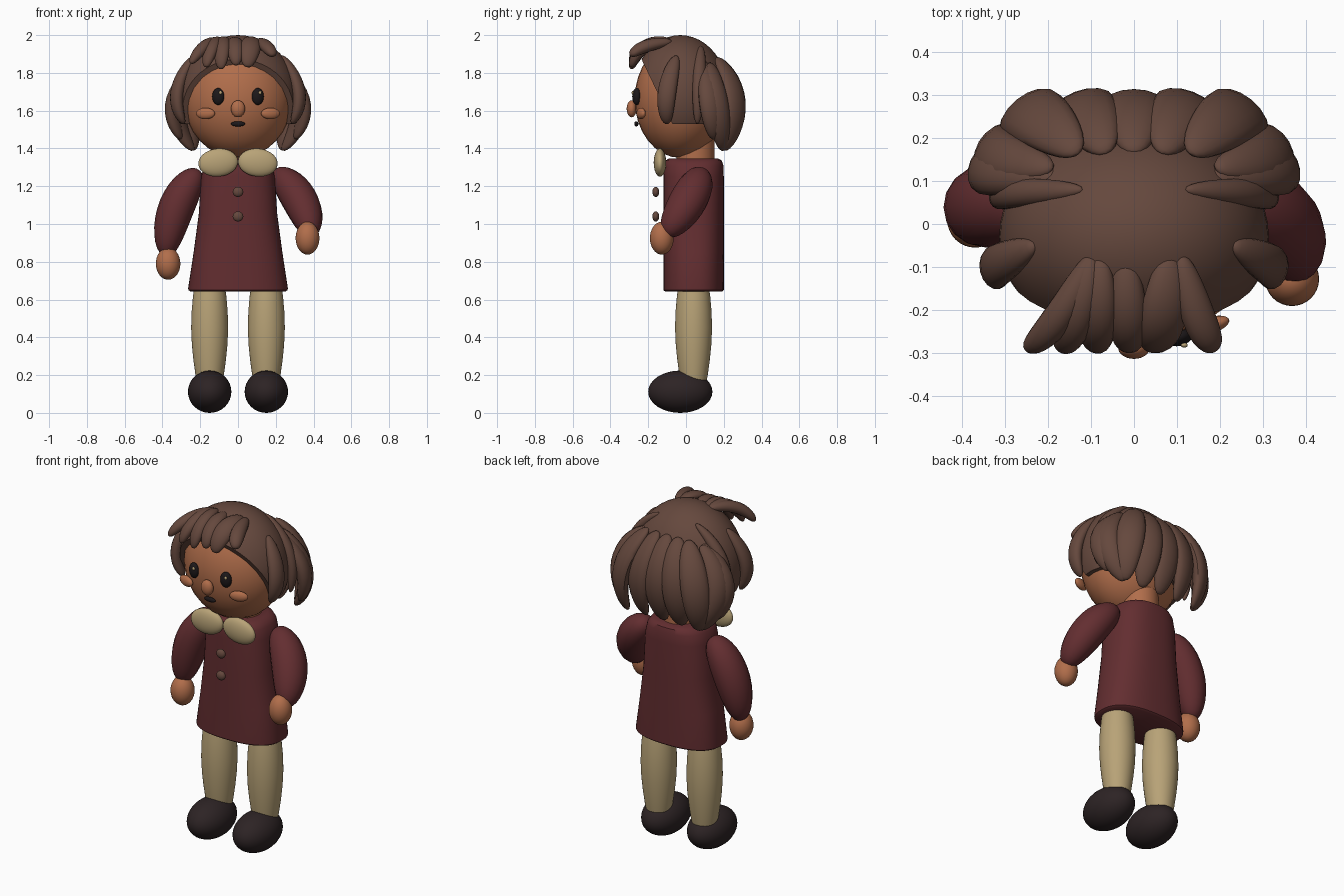
import bpy, bmesh, math
from mathutils import Vector

cube = bpy.data.objects.get("Cube")
if cube:
    bpy.data.objects.remove(cube, do_unlink=True)


def material(name, rgb):
    m = bpy.data.materials.new(name)
    m.use_nodes = True
    m.diffuse_color = (*rgb, 1)
    m.node_tree.nodes["Principled BSDF"].inputs["Base Color"].default_value = (*rgb, 1)
    return m


HAIR = material("brown_hair", (0.130, 0.065, 0.047))
DRESS = material("maroon_cloth", (0.125, 0.027, 0.030))
SKIN = material("warm_skin", (0.440, 0.155, 0.070))
CREAM = material("cream_cloth", (0.480, 0.365, 0.185))
SHOE = material("dark_leather", (0.026, 0.017, 0.018))
EYE = material("near_black", (0.012, 0.009, 0.010))
HEAD = Vector((0, -0.03, 1.67))
parts = []


def finish(name, bm, mat):
    bmesh.ops.remove_doubles(bm, verts=bm.verts, dist=0.0001)
    bmesh.ops.recalc_face_normals(bm, faces=bm.faces)
    mesh = bpy.data.meshes.new(name)
    bm.to_mesh(mesh)
    bm.free()
    mesh.materials.append(mat)
    ob = bpy.data.objects.new(name, mesh)
    bpy.context.collection.objects.link(ob)
    parts.append(ob)
    return ob


def ball_mesh(radii, seg=32):
    bm = bmesh.new()
    bmesh.ops.create_uvsphere(bm, u_segments=seg, v_segments=seg // 2, radius=1)
    bmesh.ops.scale(bm, vec=radii, verts=bm.verts)
    return bm


def ball(name, mat, centre, radii, rot=(0, 0, 0)):
    ob = finish(name, ball_mesh(radii), mat)
    ob.location = centre
    ob.rotation_euler = rot


def loft(name, mat, rings):
    """Skin closed rings of points and cap both ends."""
    bm = bmesh.new()
    loops = [[bm.verts.new(p) for p in ring] for ring in rings]
    n = len(loops[0])
    for a, b in zip(loops, loops[1:]):
        for i in range(n):
            j = (i + 1) % n
            bm.faces.new((a[i], a[j], b[j], b[i]))
    bm.faces.new(loops[0])
    bm.faces.new(loops[-1])
    return finish(name, bm, mat)


def oval(centre, z, rx, ry, power=2.0, n=48):
    def s(v):
        return math.copysign(abs(v) ** (2 / power), v)
    return [(centre[0] + rx * s(math.cos(k * math.tau / n)),
             centre[1] + ry * s(math.sin(k * math.tau / n)), z) for k in range(n)]


def sweep(name, mat, start, middle, end, width, depth, centre=HEAD, sharp=1.0, steps=18, n=16):
    """Tapered tube through three points, flattened away from a centre."""
    p0, pm, p2 = Vector(start), Vector(middle), Vector(end)
    p1 = 2 * pm - (p0 + p2) / 2
    rings = []
    for k in range(steps + 1):
        t = (1 - math.cos(math.pi * k / steps)) / 2
        p = p0 * (1 - t) ** 2 + p1 * 2 * t * (1 - t) + p2 * t * t
        tan = ((p1 - p0) * (1 - t) + (p2 - p1) * t).normalized()
        out = p - centre
        out = (out - tan * out.dot(tan)).normalized()
        side = tan.cross(out)
        r = max(math.sin(math.pi * k / steps), 0.002) ** sharp
        rings.append([p + side * width * r * math.cos(a) + out * depth * r * math.sin(a)
                      for a in (math.tau * i / n for i in range(n))])
    return loft(name, mat, rings)


# Dress and neck
loft("dress", DRESS, [oval((0, 0.04), z, rx, ry, 2.5) for z, rx, ry in (
    (0.642, 0.25, 0.15), (0.65, 0.262, 0.16), (0.66, 0.264, 0.16), (0.85, 0.235, 0.16),
    (1.05, 0.208, 0.16), (1.25, 0.195, 0.16), (1.31, 0.18, 0.158),
    (1.335, 0.16, 0.15), (1.347, 0.13, 0.13))])
loft("neck", SKIN, [oval((0, 0.05), z, 0.1, 0.1) for z in (1.3, 1.5)])

# Legs, shoes, collar halves
for side, s in (("left", 1), ("right", -1)):
    loft(side + "_leg", CREAM, [oval((s * 0.15, 0.04), z, r, r) for z, r in (
        (0.12, 0.06), (0.2, 0.075), (0.28, 0.086), (0.36, 0.094), (0.45, 0.098),
        (0.54, 0.095), (0.62, 0.088), (0.7, 0.076))])
    ball(side + "_shoe", SHOE, (s * 0.15, -0.03, 0.112), (0.115, 0.17, 0.112))
    ball(side + "_collar", CREAM, (s * 0.105, -0.138, 1.325), (0.105, 0.033, 0.074),
         (0, s * 0.1, 0))

# Arms and hands, the left one reaching forward
BODY = Vector((0, 0.04, 0.9))
sweep("right_arm", DRESS, (-0.2, 0.05, 1.28), (-0.325, 0.045, 1.09), (-0.38, 0.03, 0.83),
      0.1, 0.095, BODY, 0.85)
sweep("left_arm", DRESS, (0.19, 0.08, 1.28), (0.325, 0.015, 1.13), (0.385, -0.11, 0.94),
      0.1, 0.095, BODY, 0.85)
ball("right_hand", SKIN, (-0.37, 0.01, 0.79), (0.065, 0.065, 0.085))
ball("left_hand", SKIN, (0.368, -0.128, 0.925), (0.063, 0.063, 0.087))

# Buttons
for i, z in enumerate((1.17, 1.04)):
    ball("button_%d" % (i + 1), HAIR, (0, -0.16, z), (0.028, 0.018, 0.027))

# Head and face
ball("head", SKIN, (0, -0.03, 1.66), (0.287, 0.242, 0.31))
ball("nose", SKIN, (0, -0.288, 1.61), (0.037, 0.026, 0.045))
ball("mouth", EYE, (0, -0.263, 1.53), (0.037, 0.011, 0.014))
for side, s in (("left", 1), ("right", -1)):
    ball(side + "_eye", EYE, (s * 0.105, -0.262, 1.675), (0.032, 0.022, 0.045), (0, 0, s * 0.25))
    ball(side + "_eye_glint", CREAM, (s * 0.105 + 0.012, -0.282, 1.695), (0.008, 0.006, 0.009))
    ball(side + "_cheek", SKIN, (s * 0.172, -0.238, 1.585), (0.052, 0.02, 0.03), (0, 0, s * 0.3))

# Hair cap, cut open in front of the face and level at the bottom
cap = ball_mesh((0.314, 0.26, 0.33), 48)
bmesh.ops.translate(cap, vec=HEAD, verts=cap.verts)
for point, normal in (((0, -0.22, 1.84), (0, -0.9, -0.43)), ((0, 0, 1.53), (0, 0, -1))):
    bmesh.ops.bisect_plane(cap, geom=cap.verts[:] + cap.edges[:] + cap.faces[:],
                           plane_co=point, plane_no=normal, clear_outer=True)
    bmesh.ops.holes_fill(cap, edges=cap.edges[:])
finish("hair_cap", cap, HAIR)

# Back locks
for i in range(5):
    k = i - 2
    sweep("back_lock_%d" % (i + 1), HAIR, (k * 0.065, 0.165, 1.88),
          (k * 0.12, 0.272 - 0.004 * k * k, 1.65), (k * 0.118, 0.205, 1.39),
          0.078, 0.042, sharp=0.9)

# Side locks, mirrored
SIDE_LOCKS = (
    ("rear_side_lock", (0.19, 0.13, 1.85), (0.325, 0.165, 1.63), (0.235, 0.2, 1.39), 0.066, 0.042),
    ("mid_side_lock", (0.18, 0.11, 1.85), (0.335, 0.125, 1.66), (0.3, 0.15, 1.45), 0.06, 0.042),
    ("thin_side_lock", (0.12, 0.08, 1.94), (0.285, 0.07, 1.76), (0.3, 0.06, 1.53), 0.035, 0.03),
    ("front_side_lock", (0.23, -0.05, 1.89), (0.322, -0.1, 1.70), (0.285, -0.1, 1.53), 0.05, 0.035),
)
for side, s in (("left", 1), ("right", -1)):
    for name, a, b, c, w, d in SIDE_LOCKS:
        a, b, c = (Vector((s * p[0], p[1], p[2])) for p in (a, b, c))
        sweep(side + "_" + name, HAIR, a, b, c, w, d, sharp=0.9)

# Fringe sweeping forward over the brow: root x, tip x, tip height, width
FRINGE = ((-0.10, -0.25, 1.85, 0.036), (-0.10, -0.17, 1.83, 0.042), (-0.08, -0.09, 1.82, 0.045),
          (-0.02, -0.01, 1.84, 0.045), (0.085, 0.05, 1.83, 0.055), (0.11, 0.19, 1.89, 0.04))
for i, (xa, xb, z, w) in enumerate(FRINGE):
    sweep("fringe_lock_%d" % (i + 1), HAIR, (xa, -0.075, 1.965),
          ((xa + xb) / 2, -0.215, 1.94), (xb, -0.29, z), w, 0.032, sharp=0.8)

# Smooth shading with sharp cut edges
bpy.ops.object.select_all(action="DESELECT")
for ob in parts:
    ob.select_set(True)
bpy.context.view_layer.objects.active = parts[0]
bpy.ops.object.shade_smooth_by_angle(angle=math.radians(40))
